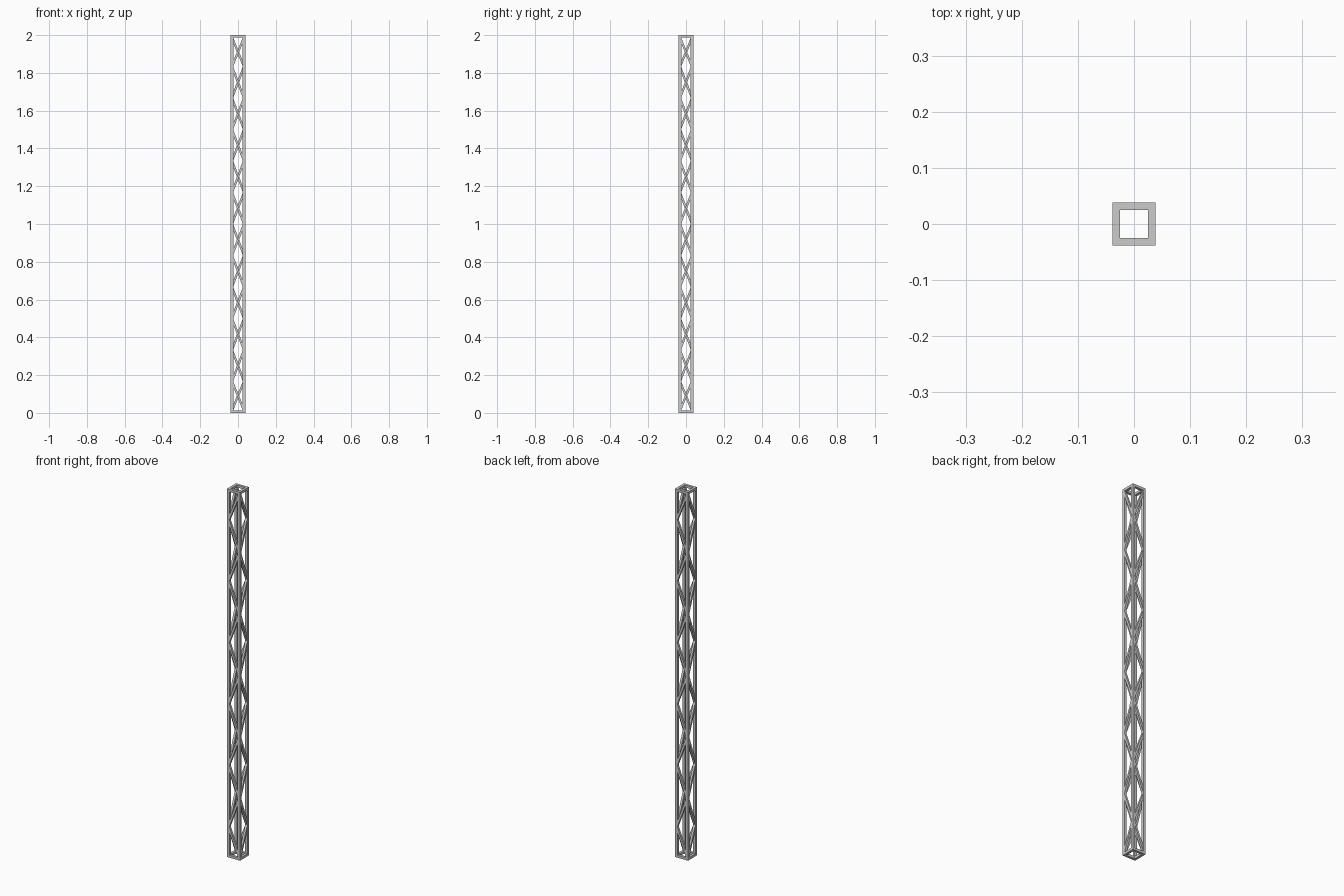
import bpy
from mathutils import Vector

if "Cube" in bpy.data.objects:
    bpy.data.objects.remove(bpy.data.objects["Cube"])

H = 2.0          # tower height
HALF = 0.0385    # half outer width
BAR = 0.0135     # leg thickness
WEB = 0.0115     # brace thickness
C = HALF - BAR / 2
N = 12           # zigzag steps per face


def bar(name, a, b, w, d, normal):
    """Rectangular bar from a to b; d is its depth along normal."""
    a, b, n = Vector(a), Vector(b), Vector(normal)
    side = (b - a).normalized().cross(n) * (w / 2)
    n = n * (d / 2)
    ring = [-side - n, side - n, side + n, -side + n]
    verts = [p + r for p in (a, b) for r in ring]
    faces = [(3, 2, 1, 0), (4, 5, 6, 7)]
    faces += [(i, (i + 1) % 4, (i + 1) % 4 + 4, i + 4) for i in range(4)]
    mesh = bpy.data.meshes.new(name)
    mesh.from_pydata(verts, [], faces)
    mesh.update()
    obj = bpy.data.objects.new(name, mesh)
    bpy.context.collection.objects.link(obj)


# corners in order around the tower; even ones carry nodes at the ends
corners = [(C, -C), (C, C), (-C, C), (-C, -C)]
normals = [(1, 0, 0), (0, 1, 0), (-1, 0, 0), (0, -1, 0)]

# corner legs
for x, y in corners:
    bar("corner_leg", (x, y, 0), (x, y, H), BAR, BAR, (1, 0, 0))

for i in range(4):
    p, q, n = corners[i], corners[(i + 1) % 4], normals[i]
    # end frames
    for z in (BAR / 2, H - BAR / 2):
        bar("end_rail", (*p, z), (*q, z), BAR, BAR, n)
    # zigzag braces, kept inside the end rails
    even, odd = (p, q) if i % 2 == 0 else (q, p)
    zs = [min(max(k * H / N, BAR), H - BAR) for k in range(N + 1)]
    for k in range(N):
        a, b = (even, odd) if k % 2 == 0 else (odd, even)
        bar("zigzag_brace", (*a, zs[k]), (*b, zs[k + 1]), WEB, WEB, n)
